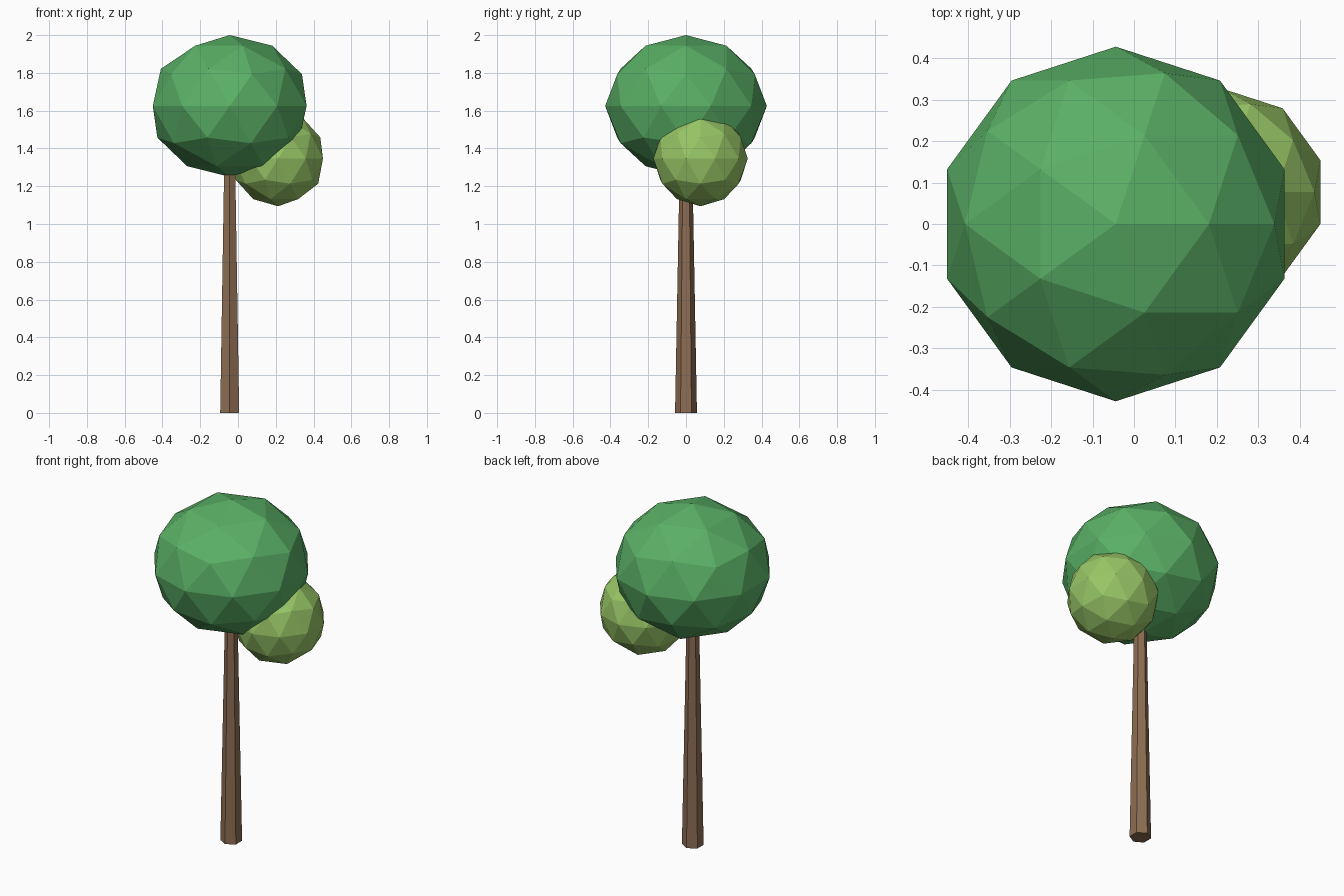
import bpy

if "Cube" in bpy.data.objects:
    bpy.data.objects.remove(bpy.data.objects["Cube"])


def srgb(r, g, b):
    """Convert 0-255 display values to linear."""
    def lin(c):
        c /= 255
        return c / 12.92 if c <= 0.04045 else ((c + 0.055) / 1.055) ** 2.4
    return (lin(r), lin(g), lin(b), 1.0)


def material(name, rgb):
    mat = bpy.data.materials.new(name)
    mat.diffuse_color = srgb(*rgb)
    mat.use_nodes = True
    mat.node_tree.nodes["Principled BSDF"].inputs["Base Color"].default_value = mat.diffuse_color
    return mat


def finish(name, mat):
    obj = bpy.context.object
    obj.name = name
    obj.data.materials.append(mat)
    return obj


def foliage(name, centre, radius, height, mat):
    """Faceted ball of leaves: radius across, half-height up."""
    bpy.ops.mesh.primitive_ico_sphere_add(subdivisions=2, radius=1, location=centre)
    obj = finish(name, mat)
    obj.scale = (radius, radius, height)
    bpy.ops.object.transform_apply(location=False, rotation=False, scale=True)
    return obj


bark = material("brown bark", (142, 110, 83))
green = material("leaf green", (90, 176, 102))
lime = material("lime green", (152, 198, 102))

TRUNK_X = -0.044

# Tapered six-sided trunk, its top hidden in the crown
TRUNK_H = 1.4
bpy.ops.mesh.primitive_cone_add(vertices=6, radius1=0.058, radius2=0.032,
                                depth=TRUNK_H, location=(TRUNK_X, 0, TRUNK_H / 2))
finish("trunk", bark)

# Slightly flattened main crown and the small round side clump
foliage("main_crown", (TRUNK_X, 0, 1.625), 0.428, 0.375, green)
foliage("side_clump", (0.212, 0.077, 1.346), 0.25, 0.252, lime)
